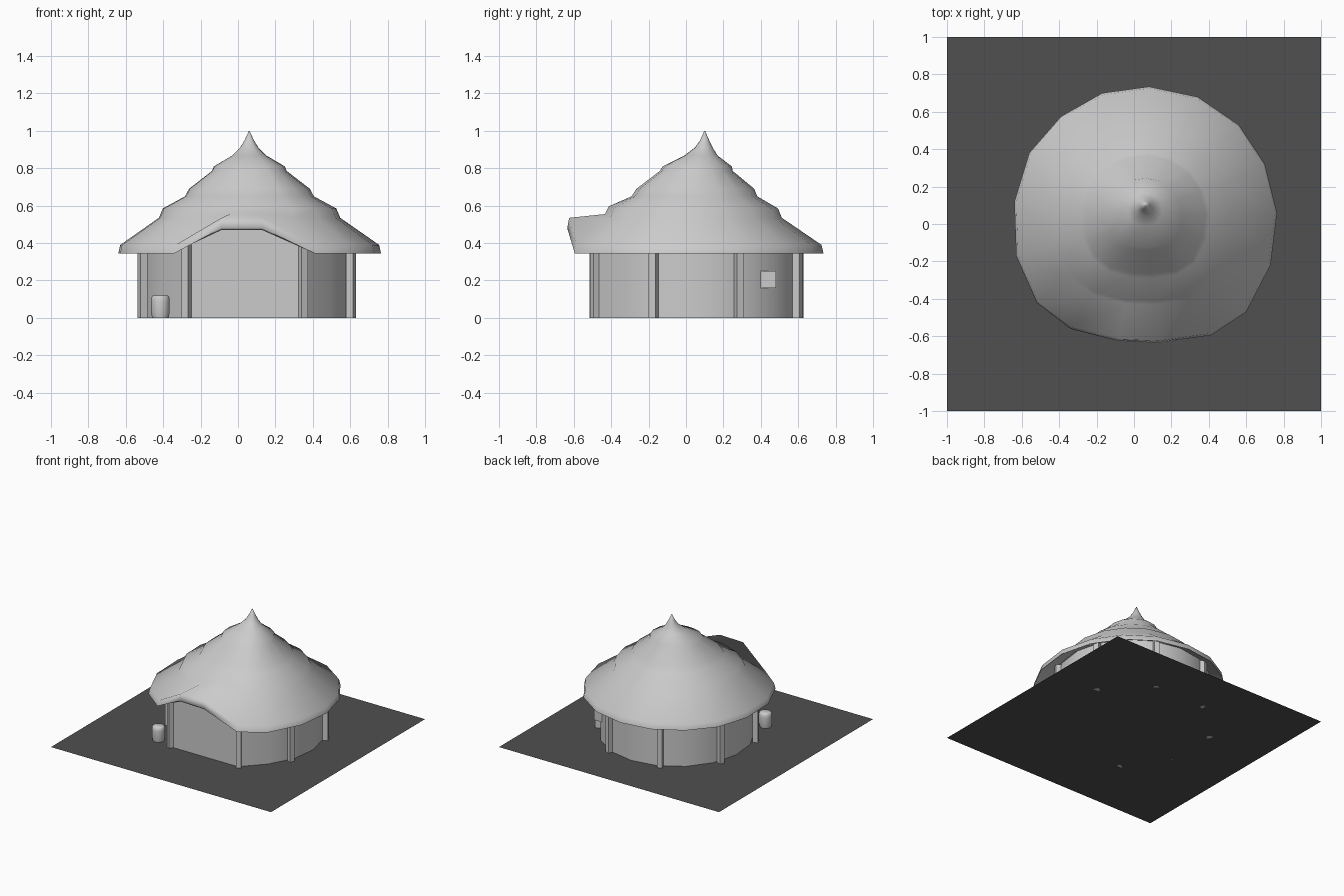
import bpy, bmesh
from math import sin, cos, radians

if "Cube" in bpy.data.objects:
    bpy.data.objects.remove(bpy.data.objects["Cube"])

CX, CY = 0.05, 0.05          # hut centre


def make(name, verts, faces, smooth=None):
    mesh = bpy.data.meshes.new(name)
    mesh.from_pydata(verts, [], faces)
    bm = bmesh.new()
    bm.from_mesh(mesh)
    bmesh.ops.recalc_face_normals(bm, faces=bm.faces)
    bm.to_mesh(mesh)
    bm.free()
    ob = bpy.data.objects.new(name, mesh)
    bpy.context.collection.objects.link(ob)
    if smooth:
        bpy.ops.object.select_all(action='DESELECT')
        ob.select_set(True)
        bpy.context.view_layer.objects.active = ob
        bpy.ops.object.shade_smooth_by_angle(angle=radians(smooth))
    return ob


def box(name, loc, size, turn=0):
    bpy.ops.mesh.primitive_cube_add(size=1, location=loc, rotation=(0, 0, turn))
    ob = bpy.context.object
    ob.name = name
    ob.scale = size
    return ob


def loft(name, rings, smooth):
    n = len(rings[0])
    verts = [v for r in rings for v in r]
    faces = [(k * n + i, k * n + (i + 1) % n, (k + 1) * n + (i + 1) % n, (k + 1) * n + i)
             for k in range(len(rings) - 1) for i in range(n)]
    last = (len(rings) - 1) * n
    faces.append(tuple(range(last, last + n)))
    return make(name, verts, faces, smooth)


# flat dark yard
yard = make("yard", [(-1, -1, 0), (1, -1, 0), (1, 1, 0), (-1, 1, 0)], [(0, 1, 2, 3)])
dark = bpy.data.materials.new("dark_earth")
dark.diffuse_color = (.08, .08, .08, 1)
dark.use_nodes = True
dark.node_tree.nodes["Principled BSDF"].inputs["Base Color"].default_value = dark.diffuse_color
yard.data.materials.append(dark)

# thatched roof: eave outline, scaled through stepped layers up to the tip
outline = [(.08, .735), (-.17, .70), (-.39, .575), (-.56, .38), (-.64, .12), (-.63, -.17),
           (-.52, -.42), (-.34, -.56), (-.09, -.625), (.13, -.635), (.41, -.595), (.60, -.47),
           (.73, -.22), (.765, .06), (.70, .32), (.56, .53), (.34, .68)]
raised = (8, 9)              # eave corners lifted over the entrance
# scale, height, lift over the entrance, centre y
layers = [(.80, .42, .06, .05), (.985, .355, .115, .05), (1, .345, .135, .05), (.985, .39, .145, .05),
          (.69, .535, .02, .04), (.66, .585, .012, .04), (.49, .65, 0, .045), (.46, .69, 0, .05),
          (.285, .785, 0, .055), (.27, .81, 0, .06), (.13, .868, 0, .08), (.07, .91, 0, .095),
          (.035, .95, 0, .10), (.003, 1.0, 0, .10)]
rings = []
for s, z, lift, cy in layers:
    rings.append([(.06 + (x - .06) * s, cy + (y - .05) * s, z + (lift if i in raised else 0))
                  for i, (x, y) in enumerate(outline)])
loft("thatched_roof", rings, 75)

# curved wall, open at the front
N, A0, A1 = 14, -61, 239
verts = []
for i in range(N + 1):
    a = radians(A0 + (A1 - A0) * i / N)
    r = .605 if i in (0, N) else .578
    verts += [(CX + r * cos(a), CY + r * sin(a), z) for z in (0, .415)]
make("round_wall", verts, [(2 * i, 2 * i + 2, 2 * i + 3, 2 * i + 1) for i in range(N)], 40)

# flat entrance panel under the raised eave
panel = [(-.28, 0), (.35, 0), (.35, .40), (.13, .49), (-.09, .49), (-.28, .40)]
make("entrance_panel", [(x, -.485, z) for x, z in panel], [tuple(range(6))])

# wall posts
for a, r in ((-61, .613), (-22, .597), (23, .597), (67, .593),
             (113, .593), (158, .605), (202, .605), (239, .628)):
    t = radians(a)
    box("wall_post", (CX + r * cos(t), CY + r * sin(t), .205), (.04, .04, .41), t)

# small wall box on the back right
box("wall_box", (.455, .437, .205), (.09, .09, .09))

# water barrel beside the entrance
prof = [(.044, 0), (.05, .03), (.05, .09), (.047, .112), (.04, .12)]
loft("water_barrel", [[(-.415 + r * cos(radians(30 * i)), -.44 + r * sin(radians(30 * i)), z)
                       for i in range(12)] for r, z in prof], 50)
